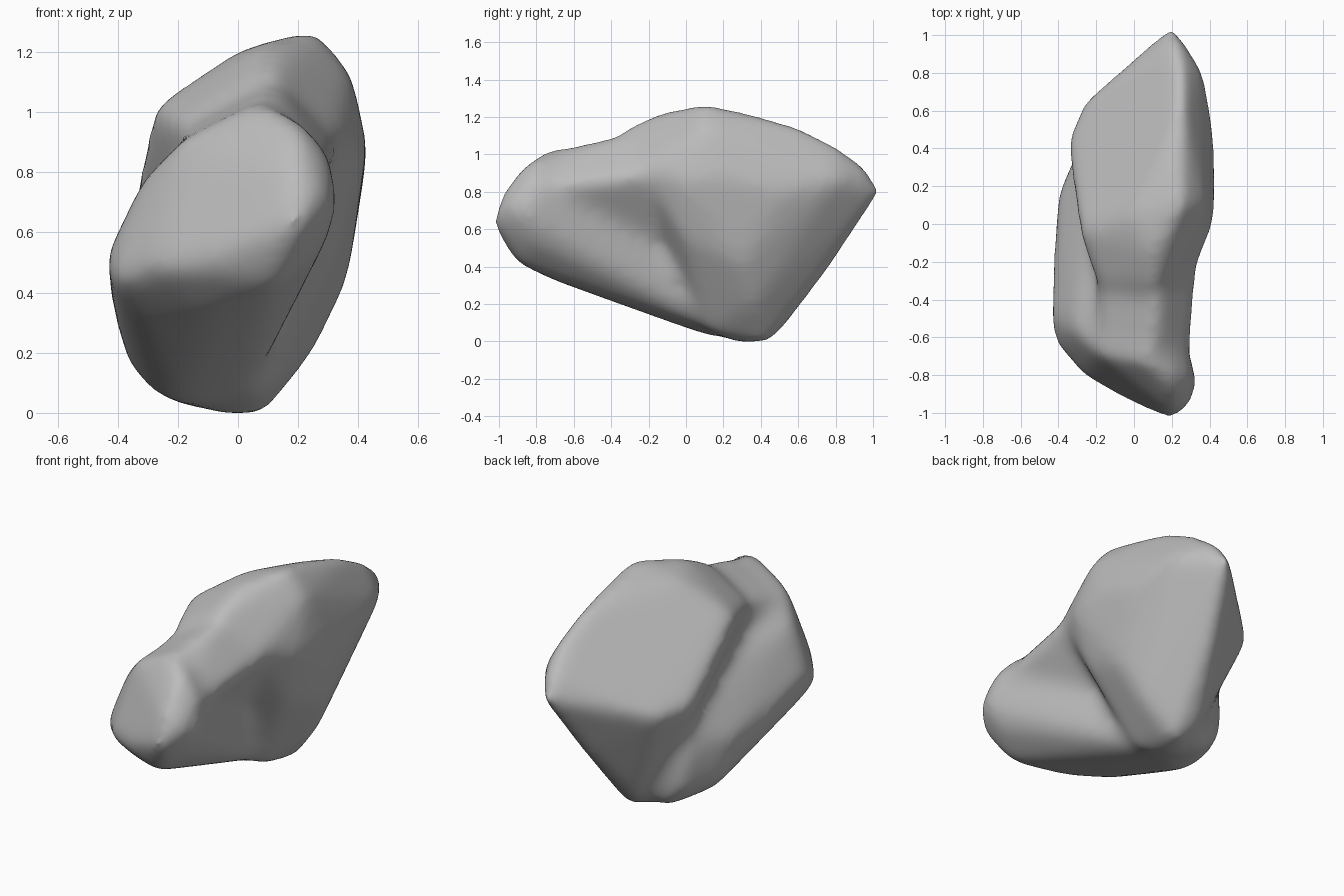
import bpy
import bmesh
from mathutils import Matrix

default_cube = bpy.data.objects.get("Cube")
if default_cube:
    bpy.data.objects.remove(default_cube, do_unlink=True)


def make_material(name, value):
    material = bpy.data.materials.new(name)
    material.use_nodes = True
    colour = (value, value, value, 1)
    material.diffuse_color = colour
    shader = material.node_tree.nodes["Principled BSDF"]
    shader.inputs["Base Color"].default_value = colour
    shader.inputs["Roughness"].default_value = 0.9
    return material


def add_hull(target, corners):
    """Add one closed convex lobe, wrapped round its corner points."""
    lobe = bmesh.new()
    for corner in corners:
        lobe.verts.new(corner)
    bmesh.ops.convex_hull(lobe, input=lobe.verts[:])
    loose = [vert for vert in lobe.verts if not vert.link_faces]
    bmesh.ops.delete(lobe, geom=loose, context="VERTS")
    bmesh.ops.recalc_face_normals(lobe, faces=lobe.faces[:])
    piece = bpy.data.meshes.new("lobe_piece")
    lobe.to_mesh(piece)
    lobe.free()
    target.from_mesh(piece)
    bpy.data.meshes.remove(piece)


def add_fuse(target, name):
    fuse = target.modifiers.new(name, "REMESH")
    fuse.mode = "VOXEL"
    fuse.voxel_size = 0.025


def add_wear(target, name, iterations):
    wear = target.modifiers.new(name, "SMOOTH")
    wear.factor = 0.5
    wear.iterations = iterations


def add_swell(target, name, distance):
    swell = target.modifiers.new(name, "DISPLACE")
    swell.mid_level = 0
    swell.strength = distance


# Large tilted rear slab
rear_lobe = [
    (.2, 1.03, .8), (.22, .96, .92), (.35, .8, .86), (.4, .5, .8),
    (.41, .2, .88), (.4, 0, .85), (.31, -.22, .92),
    (.25, .1, 1.25), (.36, .1, 1.12), (0, .05, 1.18), (.24, .35, 1.2),
    (.25, .6, 1.13), (.25, .8, 1.03),
    (.1, -.34, 1.11), (.1, -.14, 1.2), (-.27, -.05, 1), (-.18, -.32, .95),
    (-.34, .43, .68), (-.26, .63, .66),
    (.07, .43, 0), (-.03, .5, .08), (-.05, .3, 0), (.06, .12, .06),
    (.34, .3, .42), (.24, .36, .21), (.31, 0, .55), (.1, .78, .43),
]

# Front lobe, running back and down beside the slab
front_lobe = [
    (.2, -1.02, .62), (.29, -.94, .72), (.2, -.97, .78), (.2, -.88, .9),
    (.07, -.72, 1.02), (.2, -.78, .96), (.3, -.8, .84), (.31, -.84, .65),
    (.25, -.82, .53), (-.17, -.68, .9), (-.3, -.56, .77),
    (-.42, -.5, .52), (-.4, -.63, .44), (-.26, -.79, .48),
    (-.1, -.87, .48), (.02, -.94, .56),
    (.12, -.9, .43), (.09, -.6, .4), (-.1, -.7, .34), (-.3, -.5, .31),
    (-.4, -.07, .36), (-.38, .15, .38), (-.35, .2, .17), (-.27, .14, .08),
    (-.2, .1, .05), (-.14, .41, .03), (0, .3, .02), (-.05, -.1, .16),
    (.09, -.35, .43), (.12, -.35, .55), (.11, -.18, .56),
    (-.2, 0, .7), (-.26, .35, .5), (-.1, .44, .15),
    (-.27, .4, .34), (-.25, .4, .15),
]

# Ridge joining both lobes along the top
neck_ridge = [
    (.27, -.85, .8), (.22, -.42, .88), (.33, -.1, .9), (.12, -.42, 1.07),
    (.08, -.72, 1), (-.17, -.66, .88), (-.18, -.35, .92),
    (.04, -.3, .64), (.15, -.8, .6), (.1, 0, 1.1), (.1, 0, .5), (0, 0, .4),
]

solid = bmesh.new()
for lobe_corners in (rear_lobe, front_lobe, neck_ridge):
    add_hull(solid, lobe_corners)
rough_mesh = bpy.data.meshes.new("rough_rock")
solid.to_mesh(rough_mesh)
solid.free()

rock = bpy.data.objects.new("rock_body", rough_mesh)
bpy.context.collection.objects.link(rock)

# Fuse the lobes, fill the creases by swelling and shrinking, wear the edges
add_fuse(rock, "fuse")
add_wear(rock, "soften", 5)
add_swell(rock, "swell", 0.05)
add_fuse(rock, "refuse")
add_wear(rock, "wear", 24)
add_swell(rock, "shrink", -0.028)
add_wear(rock, "polish", 5)

depsgraph = bpy.context.evaluated_depsgraph_get()
worn_mesh = bpy.data.meshes.new_from_object(rock.evaluated_get(depsgraph))
worn_mesh.name = "rock_skin"
rock.modifiers.clear()
rock.data = worn_mesh
bpy.data.meshes.remove(rough_mesh)

# Rest the rock on the ground
lowest = min(vert.co.z for vert in worn_mesh.vertices)
worn_mesh.transform(Matrix.Translation((0, 0, -lowest)))

# One plain stone colour, smooth all over
worn_mesh.materials.clear()
worn_mesh.materials.append(make_material("grey_stone", 0.5))
for face in worn_mesh.polygons:
    face.material_index = 0
    face.use_smooth = True
